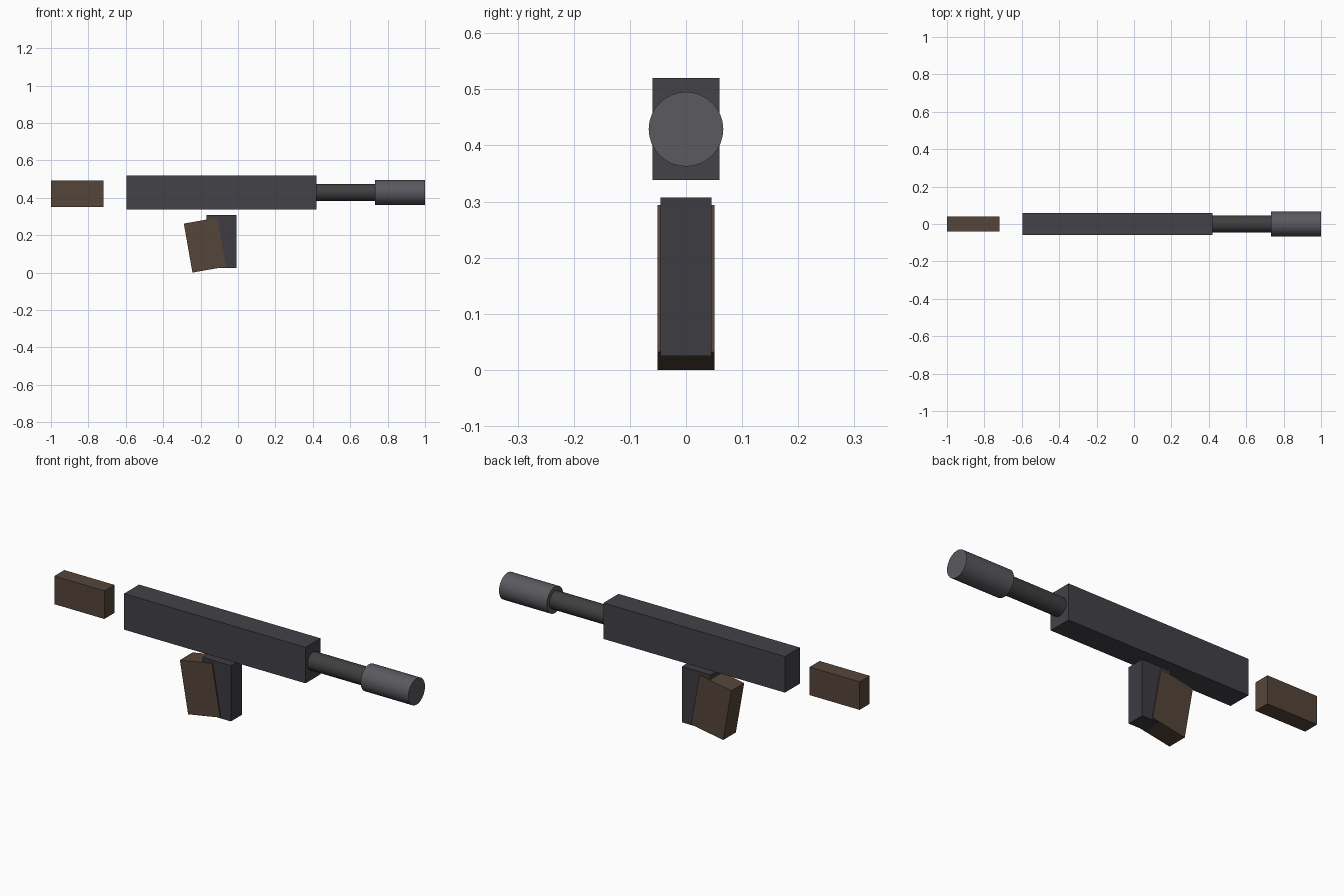
import bpy
from math import radians

if "Cube" in bpy.data.objects:
    bpy.data.objects.remove(bpy.data.objects["Cube"])


def material(name, rgb):
    m = bpy.data.materials.new(name)
    m.diffuse_color = (*rgb, 1)
    m.use_nodes = True
    m.node_tree.nodes["Principled BSDF"].inputs["Base Color"].default_value = m.diffuse_color
    return m


dark_steel = material("dark_steel", (0.055, 0.055, 0.065))
blue_steel = material("blue_steel", (0.045, 0.045, 0.055))
barrel_steel = material("barrel_steel", (0.05, 0.05, 0.05))
muzzle_steel = material("muzzle_steel", (0.1, 0.1, 0.115))
wood = material("wood", (0.09, 0.06, 0.042))


def box(name, center, size, mat, tilt=0):
    bpy.ops.mesh.primitive_cube_add(size=1, location=center, rotation=(0, radians(tilt), 0))
    ob = bpy.context.object
    ob.name = name
    ob.scale = size
    bpy.ops.object.transform_apply(location=False, rotation=False, scale=True)
    ob.data.materials.append(mat)


def tube(name, x0, x1, radius, mat, z=0.429):
    bpy.ops.mesh.primitive_cylinder_add(vertices=32, radius=radius, depth=x1 - x0,
                                        location=((x0 + x1) / 2, 0, z),
                                        rotation=(0, radians(90), 0))
    ob = bpy.context.object
    ob.name = name
    bpy.ops.object.shade_smooth_by_angle(angle=radians(30))
    ob.data.materials.append(mat)


# Main body and the round parts in front of it
box("receiver", (-0.088, 0, 0.429), (1.016, 0.12, 0.182), dark_steel)
tube("barrel", 0.41, 0.74, 0.045, barrel_steel)
tube("muzzle", 0.733, 1.0, 0.0665, muzzle_steel)

# Detached rear block
box("stock", (-0.86, 0, 0.422), (0.28, 0.08, 0.142), wood)

# Lower block and tilted handle
box("magazine", (-0.088, 0, 0.166), (0.16, 0.09, 0.282), blue_steel)
box("grip", (-0.177, 0, 0.147), (0.182, 0.102, 0.266), wood, tilt=-10)
